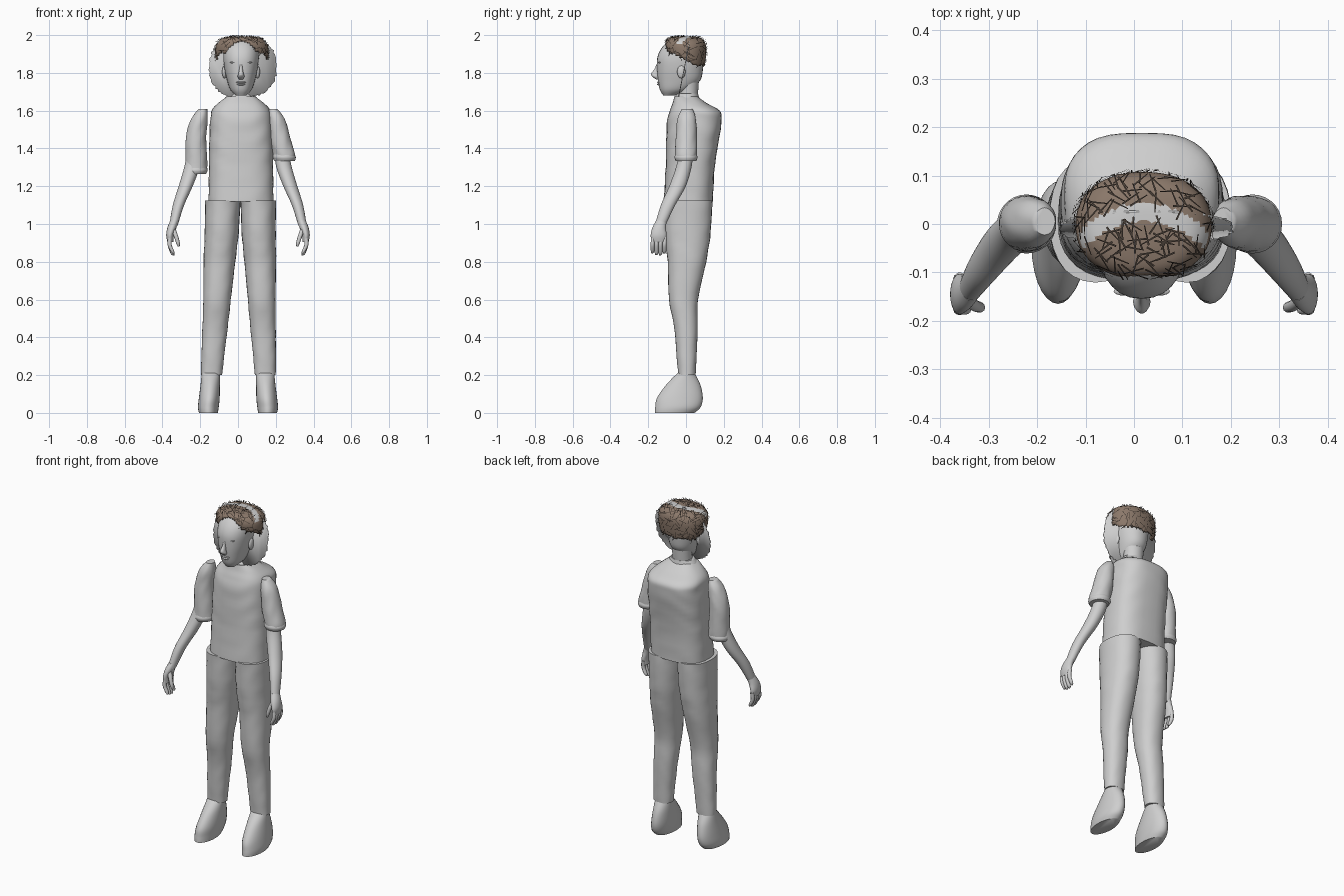
import bpy, bmesh, math, random
from mathutils import Vector

random.seed(4)
old = bpy.data.objects.get("Cube")
if old:
    bpy.data.objects.remove(old, do_unlink=True)


def material(name, rgb):
    mat = bpy.data.materials.new(name)
    mat.use_nodes = True
    color = (*rgb, 1)
    mat.diffuse_color = color
    bsdf = mat.node_tree.nodes["Principled BSDF"]
    bsdf.inputs["Base Color"].default_value = color
    bsdf.inputs["Roughness"].default_value = 0.8
    return mat


GREY = material("pale grey", (0.62, 0.62, 0.62))
BROWN = material("hair brown", (0.26, 0.19, 0.145))
DARK = material("dark strand brown", (0.06, 0.045, 0.035))
MID = 0.016  # body centre line


def finish(name, bm, *mats, angle=50):
    bmesh.ops.recalc_face_normals(bm, faces=bm.faces)
    mesh = bpy.data.meshes.new(name)
    bm.to_mesh(mesh)
    bm.free()
    for mat in mats:
        mesh.materials.append(mat)
    mesh.shade_smooth()
    mesh.set_sharp_from_angle(angle=math.radians(angle))
    obj = bpy.data.objects.new(name, mesh)
    bpy.context.collection.objects.link(obj)
    return obj


def blend(rings, steps):
    """Smooth in-between sections through the given ones."""
    out = []
    for i in range(len(rings) - 1):
        a, b, c, d = (rings[min(max(i + k, 0), len(rings) - 1)] for k in (-1, 0, 1, 2))
        for s in range(steps):
            t = s / steps
            out.append([q + t * (r - p) / 2 + t * t * (p - 2.5 * q + 2 * r - d_ / 2)
                        + t ** 3 * (1.5 * (q - r) + (d_ - p) / 2)
                        for p, q, r, d_ in zip(a, b, c, d)])
    return out + [list(rings[-1])]


def power(v, p):
    return math.copysign(abs(v) ** p, v)


def loft_mesh(rings, square=1.0, sides=28, steps=5, folds=0.0, caps=True):
    """Sections are (z, x, y, half width, half depth)."""
    bm = bmesh.new()
    loops = []
    for z, x, y, rx, ry in blend(rings, steps):
        loop = []
        for k in range(sides):
            a = math.tau * k / sides
            f = 1 + folds * math.sin(z * 55 + 2 * math.sin(3 * a)) * math.sin(2 * a + z * 9)
            loop.append(bm.verts.new((x + rx * f * power(math.cos(a), square),
                                      y + ry * f * power(math.sin(a), square), z)))
        loops.append(loop)
    for lo, hi in zip(loops, loops[1:]):
        for k in range(sides):
            j = (k + 1) % sides
            bm.faces.new((lo[k], lo[j], hi[j], hi[k]))
    if caps:
        bm.faces.new(loops[0])
        bm.faces.new(loops[-1])
    return bm


def loft(name, rings, **kw):
    return finish(name, loft_mesh(rings, **kw), GREY)


def ball(name, center, size):
    bm = bmesh.new()
    bmesh.ops.create_uvsphere(bm, u_segments=16, v_segments=10, radius=1)
    for v in bm.verts:
        v.co = Vector(center) + Vector(a * b for a, b in zip(v.co, size))
    return finish(name, bm, GREY)


# Shirt body and collar
loft("shirt", [(1.12, MID, .012, .172, .13), (1.3, MID, .022, .17, .13),
               (1.45, MID, .035, .168, .14), (1.55, MID, .045, .163, .144),
               (1.6, MID, .045, .156, .132), (1.64, MID, .02, .12, .09),
               (1.675, MID, 0, .075, .062)], square=.75, sides=40, folds=.012)
loft("collar", [(1.64, MID, .008, .09, .072), (1.665, MID, .004, .085, .066),
                (1.69, MID, .008, .066, .056)])

# Neck and head
loft("neck", [(1.6, MID, 0, .06, .055), (1.7, MID, .012, .055, .052),
              (1.78, MID, .01, .06, .06)])
loft("head", [(1.68, MID, -.09, .028, .03), (1.71, MID, -.06, .056, .078),
              (1.76, MID, -.037, .074, .112), (1.82, MID, -.032, .088, .122),
              (1.88, MID, -.03, .094, .122), (1.93, MID, -.022, .088, .108),
              (1.97, MID, -.015, .06, .075), (1.985, MID, -.015, .015, .02)], square=.9)
loft("nose", [(1.765, MID, -.15, .01, .008), (1.78, MID, -.16, .018, .018),
              (1.795, MID, -.163, .014, .022), (1.82, MID, -.152, .009, .016),
              (1.85, MID, -.146, .006, .008)], sides=14)
for z, w in ((1.75, .026), (1.739, .022)):
    ball("lip", (MID, -.142, z), (w, .011, .006))
for s, side in ((1, "left"), (-1, "right")):
    ball(side + "_eye", (MID + s * .034, -.137, 1.835), (.014, .008, .006))
    ball(side + "_brow", (MID + s * .036, -.139, 1.855), (.022, .009, .005))
    ball(side + "_ear", (MID + s * .088, -.025, 1.805), (.012, .022, .034))

# Legs and shoes
for s, side in ((1, "left"), (-1, "right")):
    leg = [(.2, .142, .005, .056, .046), (.3, .137, .003, .06, .053),
           (.45, .127, 0, .067, .062), (.6, .118, -.013, .073, .077),
           (.8, .108, .005, .084, .102), (.95, .098, .008, .09, .122),
           (1.125, .094, .01, .094, .13)]
    loft(side + "_trouser_leg", [(z, s * x + .012 * z, y, rx, ry) for z, x, y, rx, ry in leg],
         square=.9, folds=.015)
    shoe = [(0, .157, -.06, .05, .105), (.03, .157, -.043, .055, .12),
            (.08, .152, -.032, .055, .121), (.15, .147, -.014, .051, .09),
            (.21, .144, 0, .048, .046)]
    loft(side + "_shoe", [(z, s * x, y, rx, ry) for z, x, y, rx, ry in shoe])

# Sleeves, forearms and hands
for s, side, cuff, reach in ((1, "left", 1.34, .245), (-1, "right", 1.27, .222)):
    def arm(name, rings, **kw):
        return loft(side + "_" + name, [(z, s * x, *rest) for z, x, *rest in rings], **kw)

    arm("sleeve", [(cuff, reach, 0, .056, .055), (cuff + .03, reach - .002, 0, .058, .058),
                   (1.46, .222, .002, .054, .056), (1.56, .203, .004, .043, .048),
                   (1.61, .185, .005, .022, .028)], folds=.03)
    arm("cuff", [(cuff - .006, reach + .002, 0, .054, .054),
                 (cuff + .012, reach, 0, .061, .061),
                 (cuff + .03, reach - .002, 0, .056, .056)])
    arm("forearm", [(.99, .342, -.138, .022, .028), (1.1, .315, -.095, .03, .038),
                    (1.2, .277, -.045, .037, .044), (1.3, .244, -.012, .041, .041),
                    (1.38, .23, 0, .038, .038)])
    arm("palm", [(.905, .358, -.145, .016, .036), (.94, .36, -.145, .02, .042),
                 (.98, .35, -.142, .024, .036), (1.02, .336, -.13, .022, .028)])
    for k in range(4):
        y, tip = -.177 + k * .021, .845 - .012 * math.sin(k)
        arm("finger", [(tip, .342, y - .002, .005, .005), (tip + .012, .348, y, .01, .01),
                       (.89, .362, y, .011, .011), (.93, .36, y + .003, .011, .011)], sides=10)
    arm("thumb", [(.88, .314, -.172, .005, .006), (.9, .318, -.172, .01, .011),
                  (.94, .33, -.168, .012, .012), (.98, .345, -.155, .012, .014)], sides=10)

# Hair cap with an open forehead and a pale band across the crown
hair = loft_mesh([(1.83, .02, .005, .122, .093), (1.88, .02, 0, .138, .105),
                  (1.945, .02, -.004, .138, .11), (1.98, .02, -.006, .11, .092),
                  (1.992, .02, -.006, .06, .05), (1.994, .02, -.006, .002, .002)],
                 sides=64, steps=6, square=.9)
open_faces = []
for f in hair.faces:
    c = f.calc_center_median()
    dx = c.x - .02
    forehead = c.y < -.03 and c.z < 1.972 - 9 * dx * dx
    fringe = c.z < 1.835 - .5 * min(c.y - .05, 0) + random.uniform(0, .012)
    if forehead or fringe:
        open_faces.append(f)
    f.material_index = int(c.z > 1.95 and abs(c.y - .025 + 3.5 * dx * dx) < .02)
bmesh.ops.delete(hair, geom=open_faces, context="FACES")
hair.normal_update()
roots = [(f.calc_center_median(), f.normal.copy()) for f in hair.faces
         if not f.material_index and f.calc_area() > 2e-5]
cap = finish("hair_cap", hair, BROWN, GREY)
shell = cap.modifiers.new("thickness", "SOLIDIFY")
shell.thickness = .008

# Loose strands lying across the cap
strands = bmesh.new()
for c, n in random.sample(roots, min(230, len(roots))):
    n = n if n.dot(c - Vector((.02, 0, 1.88))) > 0 else -n
    along = n.cross(Vector([random.gauss(0, 1) for _ in range(3)])).normalized()
    wide = n.cross(along) * .002
    root, tip = c - along * .02 + n * .003, c + along * .022 + n * .007
    quad = [root - wide, root + wide, tip + wide / 2, tip - wide / 2]
    strands.faces.new([strands.verts.new((p.x, p.y, min(p.z, 2))) for p in quad])
finish("hair_strands", strands, DARK)

# Ragged thin sheet of hair behind the face
sheet = bmesh.new()
outline = []
for k in range(90):
    a = math.tau * k / 90
    r = random.uniform(.95, 1.01)
    x = .026 + .182 * r * power(math.cos(a), .85)
    z = 1.832 + .167 * r * power(math.sin(a), .85)
    outline.append(sheet.verts.new((x, .2 * (z - 1.88), z)))
sheet.faces.new(outline)
plate = finish("hair_sheet", sheet, GREY)
plate.modifiers.new("thickness", "SOLIDIFY").thickness = .004
